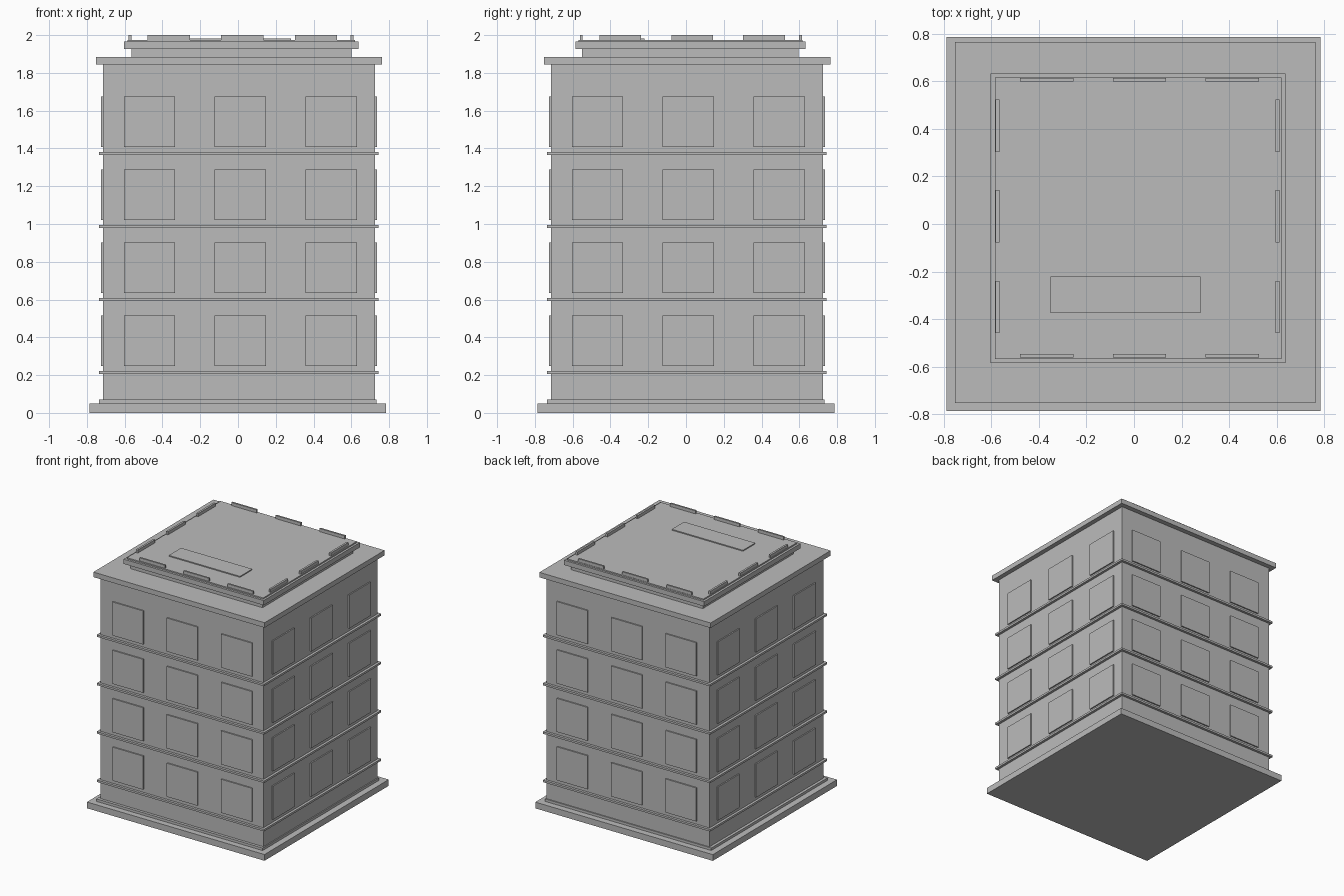
import bpy

cube = bpy.data.objects.get("Cube")
if cube:
    bpy.data.objects.remove(cube, do_unlink=True)

stone = bpy.data.materials.new("plain_grey")
stone.use_nodes = True
GREY = (0.5, 0.5, 0.5, 1)
stone.diffuse_color = GREY
stone.node_tree.nodes["Principled BSDF"].inputs["Base Color"].default_value = GREY


def box(name, x, y, z):
    """Box spanning the given (low, high) pairs."""
    bpy.ops.mesh.primitive_cube_add(size=1, location=[sum(s) / 2 for s in (x, y, z)])
    ob = bpy.context.object
    ob.name = name
    ob.scale = [s[1] - s[0] for s in (x, y, z)]
    bpy.ops.object.transform_apply(location=False, rotation=False, scale=True)
    ob.data.materials.append(stone)
    return ob


def span(centre, half):
    return (centre - half, centre + half)


# Plinth, walls and cornice
box("plinth", (-0.787, 0.784), (-0.785, 0.785), (0, 0.05))
box("plinth_step", (-0.737, 0.734), (-0.737, 0.734), (0.05, 0.07))
WALL = (-0.715, 0.725)
box("walls", WALL, WALL, (0.07, 1.845))
box("cornice", (-0.753, 0.762), (-0.752, 0.764), (1.845, 1.885))

# Storeys: a string course with three raised window panels on each side
MID = 0.0125
PROUD = 0.01
for floor in range(4):
    base = 0.205 + 0.387 * floor
    band = (-0.735, 0.745)
    box(f"string_course_{floor}", band, band, (base, base + 0.016))
    height = (base + 0.042, base + 0.31)
    for col in (-1, 0, 1):
        across = span(MID + 0.481 * col, 0.136)
        for side, depth in (("low", (WALL[0] - PROUD, WALL[0])),
                            ("high", (WALL[1], WALL[1] + PROUD))):
            end = f"{side}_{floor}_{col + 1}"
            box("window_y_" + end, across, depth, height)
            box("window_x_" + end, depth, across, height)

# Stepped roof
box("roof_neck", (-0.565, 0.602), (-0.55, 0.595), (1.885, 1.927))
box("roof_slab", (-0.603, 0.637), (-0.585, 0.632), (1.927, 1.965))
box("roof_deck", (-0.585, 0.62), (-0.568, 0.616), (1.965, 1.975))
box("roof_panel", (-0.35, 0.28), (-0.375, -0.22), (1.975, 1.983))

# Upright parapet blocks around the deck
RISE = (1.975, 2.0)
for col in (-1, 0, 1):
    for side, y, x in (("low", -0.554, -0.573), ("high", 0.606, 0.603)):
        box(f"parapet_y_{side}_{col + 1}", span(0.023 + 0.39 * col, 0.112), span(y, 0.007), RISE)
        box(f"parapet_x_{side}_{col + 1}", span(x, 0.008), span(0.032 + 0.381 * col, 0.11), RISE)
